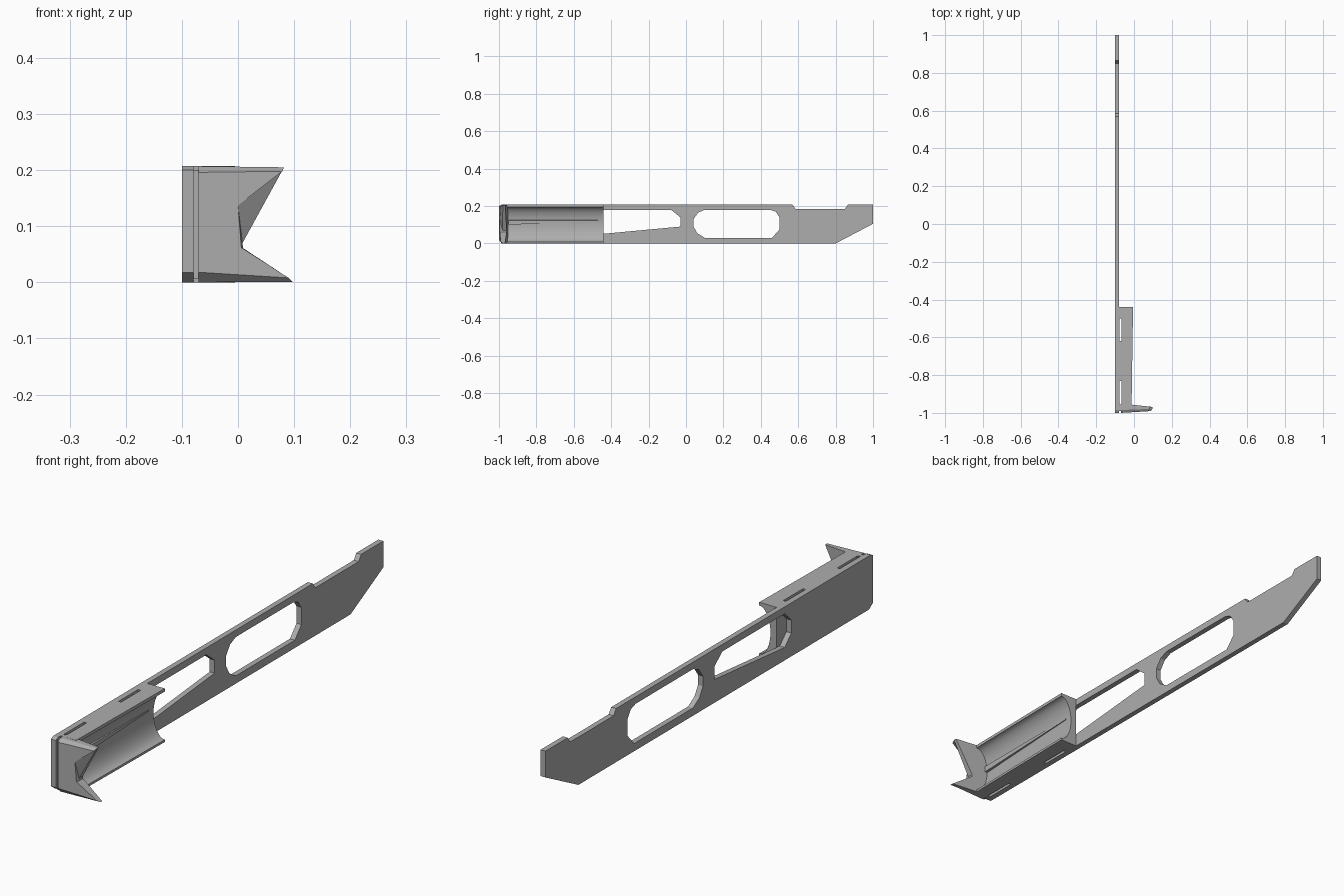
import bpy, bmesh, math

cube = bpy.data.objects.get("Cube")
if cube:
    bpy.data.objects.remove(cube, do_unlink=True)

grey = bpy.data.materials.new("plain_grey")
grey.use_nodes = True
colour = (0.42, 0.42, 0.42, 1)
grey.diffuse_color = colour
grey.node_tree.nodes["Principled BSDF"].inputs["Base Color"].default_value = colour


def loft(name, rings):
    """Closed solid through rings of equal point count."""
    bm = bmesh.new()
    loops = [[bm.verts.new(p) for p in ring] for ring in rings]
    for a, b in zip(loops, loops[1:]):
        for i in range(len(a)):
            j = (i + 1) % len(a)
            bm.faces.new((a[i], a[j], b[j], b[i]))
    bm.faces.new(loops[0])
    bm.faces.new(loops[-1])
    bmesh.ops.recalc_face_normals(bm, faces=bm.faces)
    mesh = bpy.data.meshes.new(name)
    bm.to_mesh(mesh)
    bm.free()
    mesh.materials.append(grey)
    obj = bpy.data.objects.new(name, mesh)
    bpy.context.collection.objects.link(obj)
    return obj


def side_prism(name, outline, x0, x1):
    return loft(name, [[(x, y, z) for y, z in outline] for x in (x0, x1)])


def cut(obj, cutters):
    for c in cutters:
        c.hide_render = True
        m = obj.modifiers.new("cut", 'BOOLEAN')
        m.operation, m.solver, m.object = 'DIFFERENCE', 'EXACT', c
    bpy.context.view_layer.update()
    evaluated = obj.evaluated_get(bpy.context.evaluated_depsgraph_get())
    mesh = bpy.data.meshes.new_from_object(evaluated)
    obj.modifiers.clear()
    obj.data = mesh
    for c in cutters:
        bpy.data.objects.remove(c, do_unlink=True)


# Long flat plate with a notched top edge and two windows
PLATE_BACK, PLATE_FACE, TOP = -0.1, -0.079, 0.207
plate = side_prism("long_plate", [
    (-0.975, 0), (0.8, 0), (1, 0.105), (1, TOP), (0.865, TOP), (0.85, 0.185),
    (0.585, 0.185), (0.57, TOP), (-0.985, TOP), (-1, 0.2), (-1, 0.018)],
    PLATE_BACK, PLATE_FACE)
tapered_window = side_prism("tapered_window_cutter", [
    (-0.5, 0.09), (-0.46, 0.05), (-0.03, 0.09), (-0.03, 0.14),
    (-0.08, 0.18), (-0.46, 0.18), (-0.5, 0.14)], -0.2, 0)
long_window = side_prism("long_window_cutter", [
    (0.04, 0.13), (0.04, 0.09), (0.06, 0.055), (0.1, 0.03), (0.46, 0.03),
    (0.5, 0.075), (0.5, 0.14), (0.48, 0.17), (0.45, 0.18), (0.1, 0.18),
    (0.065, 0.165)], -0.2, 0)
cut(plate, [tapered_window, long_window])


# Trough with a concave outer face, slightly narrower at the front
def trough_ring(y, tip, steps=16):
    ring = [(PLATE_FACE, y, TOP), (tip, y, TOP)]
    for i in range(steps + 1):
        a = math.pi * i / steps
        ring.append((tip - 0.048 * math.sin(a), y, 0.102 + 0.093 * math.cos(a)))
    return ring + [(tip, y, 0), (PLATE_FACE, y, 0)]


trough = loft("trough", [trough_ring(-0.97, -0.013), trough_ring(-0.44, -0.005)])
cut(trough, [side_prism("slot_cutter", [(a, -0.1), (b, -0.1), (b, 0.4), (a, 0.4)],
                        -0.077, -0.066)
             for a, b in ((-0.62, -0.5), (-0.955, -0.83))])

# Thin wedge ridge along the middle of the trough
loft("trough_ridge", [
    [(-0.065, y, 0.125), (-0.05, y, 0.124), (-0.05, y, low), (-0.065, y, low)]
    for y, low in ((-0.95, 0.1), (-0.47, 0.119))])

# Two-horned end claw with bevelled front edges
face = [(-0.07, 0.018), (0.09, 0.008), (0.006, 0.062), (0, 0.137),
        (0.079, 0.198), (-0.07, 0.196)]
body = [(-0.07, 0), (0.097, 0.001), (0.009, 0.061), (0.008, 0.07),
        (0.082, 0.205), (-0.07, TOP)]


def claw_ring(outline, y, slope):
    return [(x, y + slope * (x + 0.07), z) for x, z in outline]


loft("end_claw", [claw_ring(face, -1, 0.06), claw_ring(body, -0.985, 0.04),
                  claw_ring(body, -0.95, -0.11)])

# Recessed web joining plate and claw behind the narrow groove
side_prism("claw_web", [(-0.99, 0.006), (-0.955, 0.006), (-0.955, 0.2), (-0.99, 0.2)],
           PLATE_FACE, -0.069)

# Smooth the curved trough, keep all edges sharp
bpy.ops.object.select_all(action='DESELECT')
trough.select_set(True)
bpy.context.view_layer.objects.active = trough
bpy.ops.object.shade_smooth_by_angle(angle=math.radians(25))
